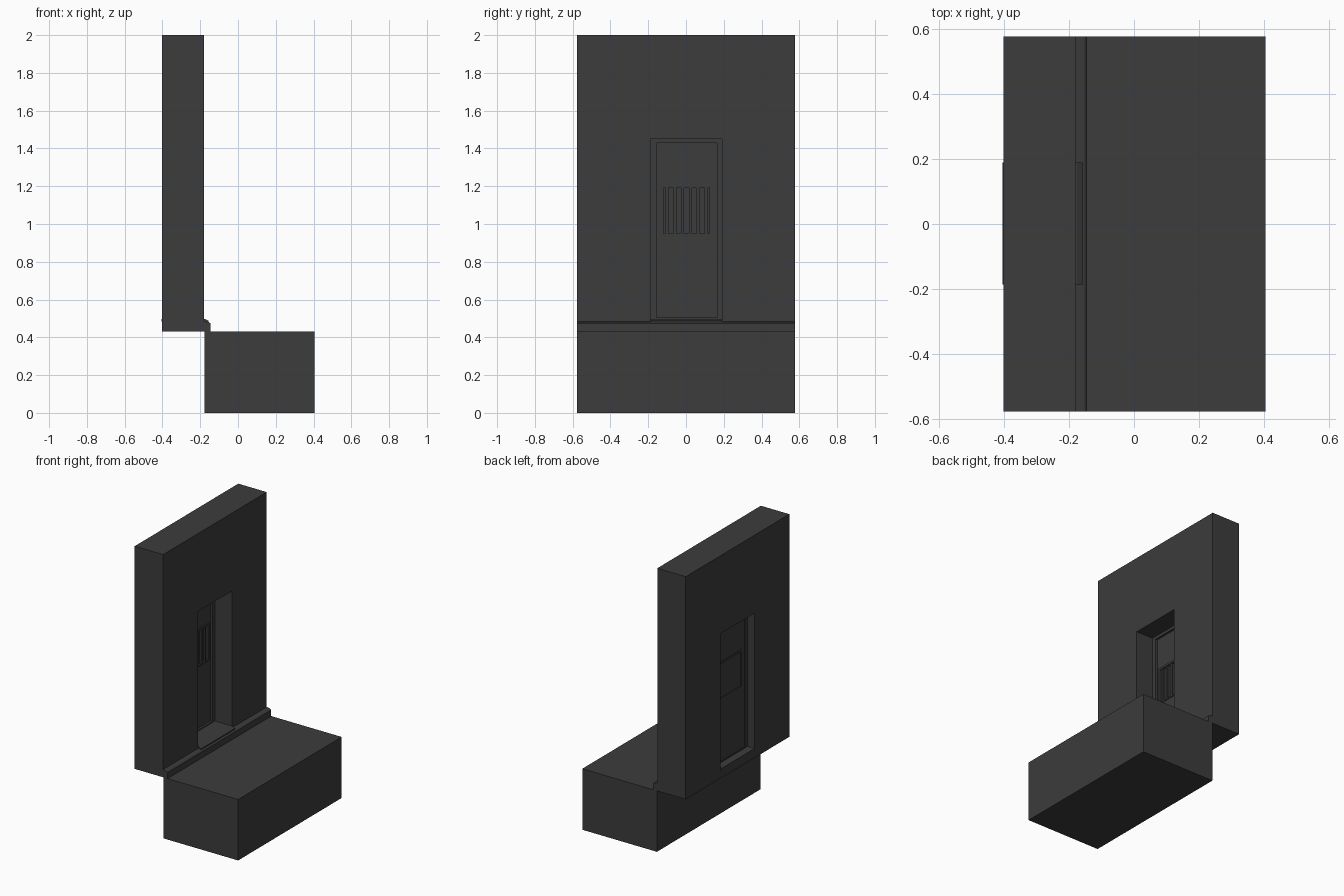
import bpy, bmesh

if "Cube" in bpy.data.objects:
    bpy.data.objects.remove(bpy.data.objects["Cube"])

mat = bpy.data.materials.new("charcoal")
mat.diffuse_color = (0.045, 0.045, 0.045, 1)
mat.use_nodes = True
mat.node_tree.nodes["Principled BSDF"].inputs["Base Color"].default_value = mat.diffuse_color
Y0, Y1 = -0.577, 0.577


def finish(name, bm):
    bmesh.ops.recalc_face_normals(bm, faces=bm.faces)
    me = bpy.data.meshes.new(name)
    bm.to_mesh(me)
    bm.free()
    me.materials.append(mat)
    ob = bpy.data.objects.new(name, me)
    bpy.context.collection.objects.link(ob)
    return ob


def extrude_y(name, profile, y0, y1):
    """Closed (x, z) profile extruded along y."""
    bm = bmesh.new()
    a = [bm.verts.new((x, y0, z)) for x, z in profile]
    b = [bm.verts.new((x, y1, z)) for x, z in profile]
    bm.faces.new(a)
    bm.faces.new(b[::-1])
    n = len(profile)
    for i in range(n):
        j = (i + 1) % n
        bm.faces.new((a[i], a[j], b[j], b[i]))
    return finish(name, bm)


def box(name, x0, x1, y0, y1, z0, z1):
    return extrude_y(name, [(x0, z0), (x1, z0), (x1, z1), (x0, z1)], y0, y1)


def ring(name, x0, x1, outer, inner):
    """Slab with a rectangular opening; rectangles are (y0, y1, z0, z1)."""
    bm = bmesh.new()

    def loop(x, r):
        return [bm.verts.new((x, r[a], r[b])) for a, b in ((0, 2), (1, 2), (1, 3), (0, 3))]

    bo, bi, fi, fo = loop(x0, outer), loop(x0, inner), loop(x1, inner), loop(x1, outer)
    loops = [bo, bi, fi, fo]
    for k in range(4):
        p, q = loops[k], loops[(k + 1) % 4]
        for i in range(4):
            j = (i + 1) % 4
            bm.faces.new((p[i], p[j], q[j], q[i]))
    return finish(name, bm)


# masonry: raised ground block, wall with doorway, chamfered skirting
box("ground_block", -0.177, 0.405, Y0, Y1, 0, 0.43)
opening = (-0.187, 0.19, 0.49, 1.45)
ring("wall", -0.402, -0.18, (Y0, Y1, 0.43, 2.0), opening)
extrude_y("skirting", [(-0.18, 0.43), (-0.145, 0.43), (-0.145, 0.473),
                       (-0.153, 0.48), (-0.18, 0.485)], Y0, Y1)

# door sill running through the opening
extrude_y("door_sill", [(-0.405, 0.485), (-0.157, 0.48), (-0.157, 0.488),
                        (-0.175, 0.498), (-0.405, 0.498)], -0.187, 0.19)

# door frame, leaf and window surround
leaf = (-0.157, 0.163, 0.505, 1.43)
window = (-0.135, 0.14, 0.94, 1.205)
pane = (-0.12, 0.125, 0.95, 1.19)
ring("door_frame", -0.35, -0.313, opening, leaf)
ring("door_leaf", -0.345, -0.328, leaf, window)
ring("window_surround", -0.348, -0.322, window, pane)
box("window_backing", -0.343, -0.338, *pane)

# upright window slats
for i in range(6):
    y = -0.1 + i * 0.041
    box(f"window_slat_{i + 1}", -0.338, -0.327, y - 0.008, y + 0.008, 0.95, 1.19)
